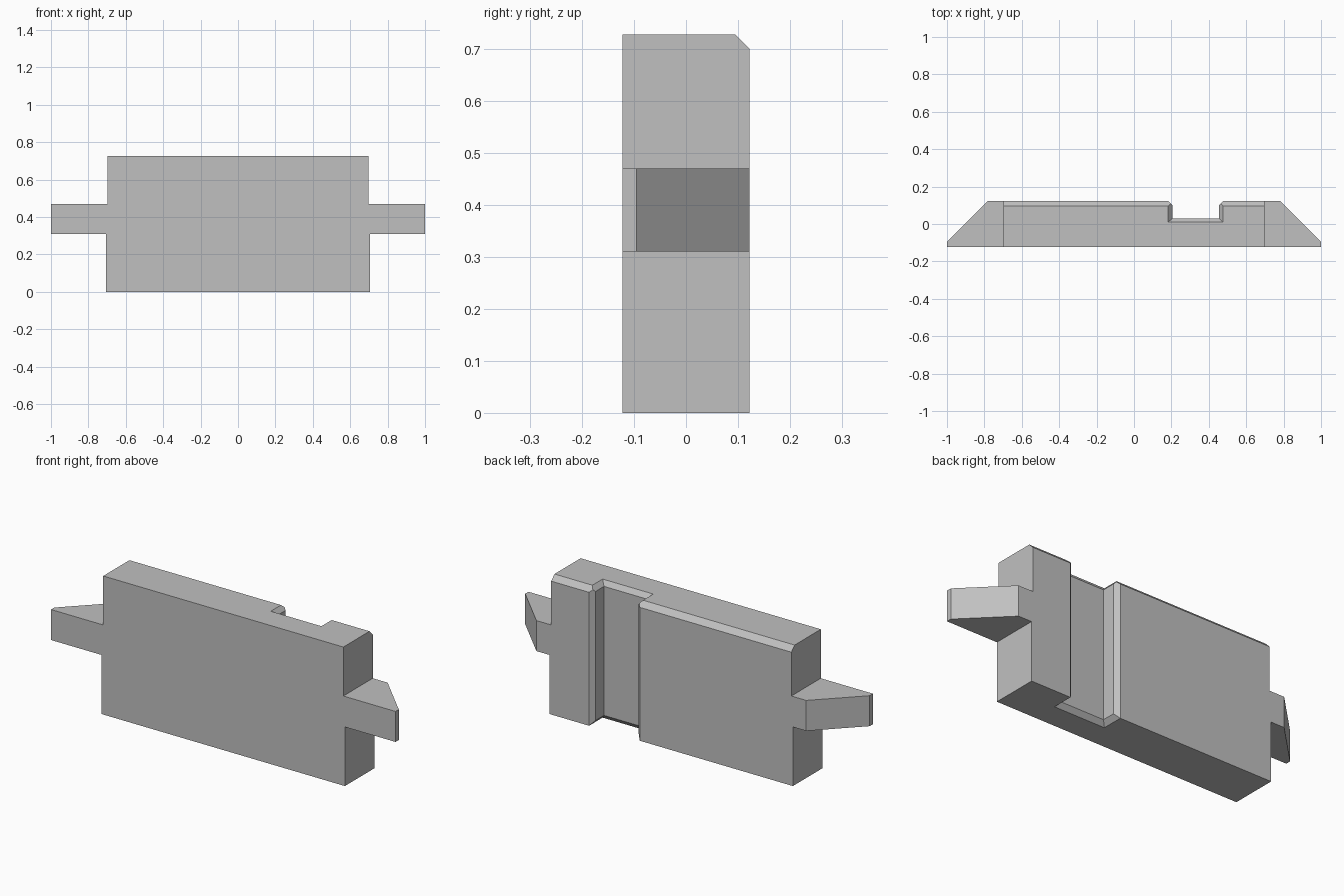
import bpy, bmesh
from mathutils import Vector

cube = bpy.data.objects.get("Cube")
if cube:
    bpy.data.objects.remove(cube)

grey = bpy.data.materials.new("plain_grey")
grey.use_nodes = True
colour = (0.53, 0.53, 0.53, 1)
grey.diffuse_color = colour
grey.node_tree.nodes["Principled BSDF"].inputs["Base Color"].default_value = colour

HEIGHT, BACK = 0.727, 0.122


def finish(bm, name):
    bmesh.ops.recalc_face_normals(bm, faces=bm.faces)
    mesh = bpy.data.meshes.new(name)
    bm.to_mesh(mesh)
    bm.free()
    obj = bpy.data.objects.new(name, mesh)
    bpy.context.collection.objects.link(obj)
    mesh.materials.append(grey)
    return obj


def loft(bm, rings):
    """Skin closed rings of points and cap both ends."""
    rows = [[bm.verts.new(p) for p in ring] for ring in rings]
    n = len(rows[0])
    for a, b in zip(rows, rows[1:]):
        for i in range(n):
            j = (i + 1) % n
            bm.faces.new((a[i], a[j], b[j], b[i]))
    bm.faces.new(rows[0])
    bm.faces.new(rows[-1])


def slice_off(bm, point, normal):
    """Cut away everything beyond a plane and close the cut."""
    geom = bm.verts[:] + bm.edges[:] + bm.faces[:]
    cut = bmesh.ops.bisect_plane(bm, geom=geom, plane_co=point, plane_no=normal,
                                 clear_outer=True)["geom_cut"]
    edges = [e for e in cut if isinstance(e, bmesh.types.BMEdge)]
    bmesh.ops.holes_fill(bm, edges=edges, sides=0)


# Plate with a tab on each side, as one front outline extruded in depth
half = [(0.706, 0), (0.706, 0.31), (1, 0.31), (1, 0.47), (0.697, 0.47), (0.697, HEIGHT)]
outline = half + [(-x, z) for x, z in reversed(half)]
bm = bmesh.new()
loft(bm, [[(x, y, z) for x, z in outline] for y in (-BACK, BACK)])

# Slanted tab ends and bevelled upper back edge
for side in (1, -1):
    slice_off(bm, Vector((side, -0.095, 0)), Vector((side, 1, 0)))
slice_off(bm, Vector((0, BACK, 0.7)), Vector((0, 1, 1)))
plate = finish(bm, "tabbed_plate")

# Groove cutter with bevelled rims, flaring at the top and bottom
inner = [(0.153, 0.152), (0.205, 0.1), (0.205, 0.03),
         (0.455, 0.03), (0.455, 0.1), (0.507, 0.152)]
outer = [(0.153, 0.152), (0.183, BACK), (0.183, 0.01),
         (0.477, 0.01), (0.477, BACK), (0.507, 0.152)]
bm = bmesh.new()
rings = []
for z, flare in ((-0.025, 2), (0.025, 0), (HEIGHT - 0.025, 0), (HEIGHT + 0.025, 2)):
    rings.append([(*Vector(a).lerp(Vector(b), flare), z) for a, b in zip(inner, outer)])
loft(bm, rings)
cutter = finish(bm, "groove_cutter")
cutter.hide_render = True
cutter.hide_set(True)
cutter.display_type = 'WIRE'

groove = plate.modifiers.new("groove", 'BOOLEAN')
groove.operation = 'DIFFERENCE'
groove.solver = 'EXACT'
groove.object = cutter
